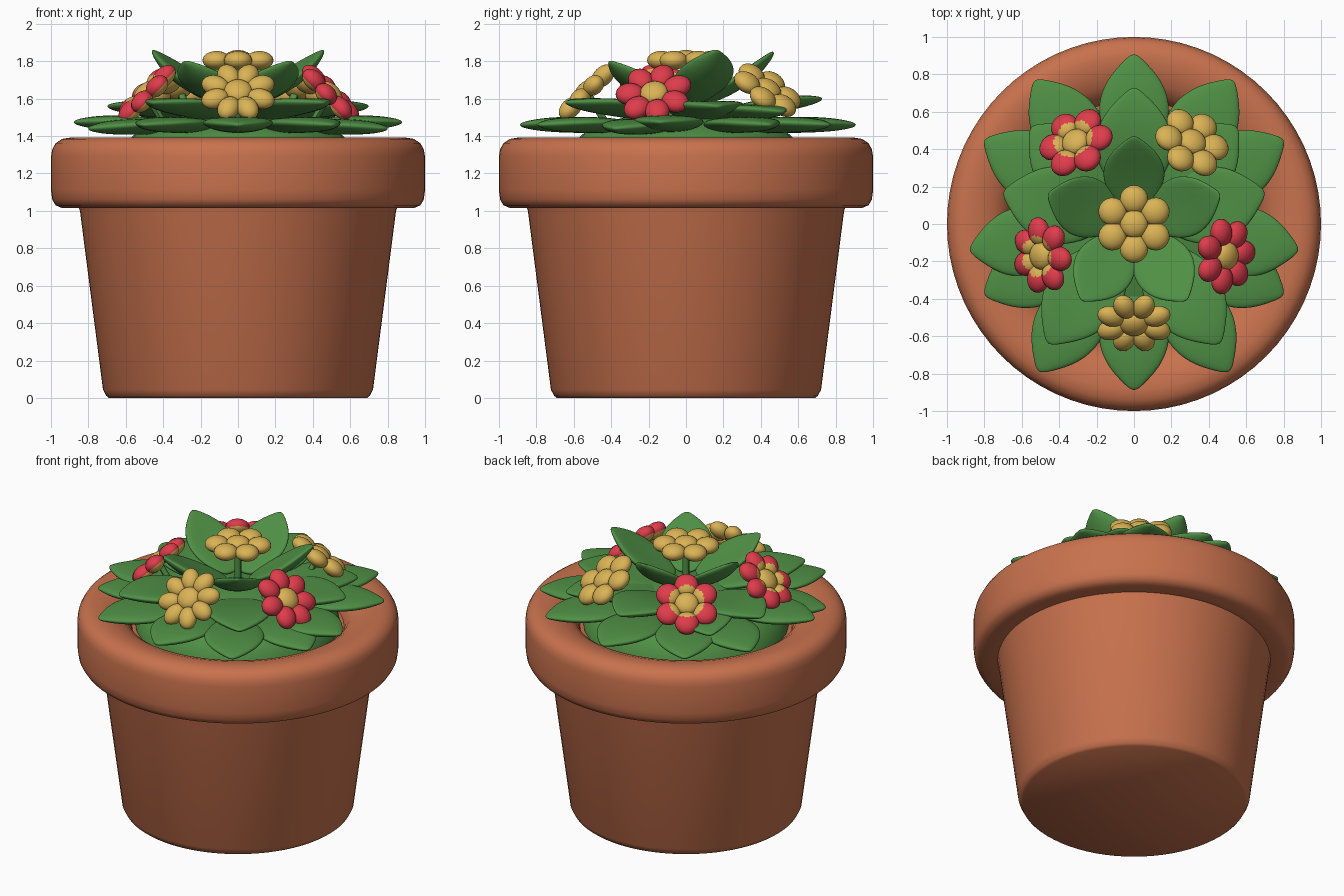
import bpy, bmesh, math
from mathutils import Vector, Matrix

if "Cube" in bpy.data.objects:
    bpy.data.objects.remove(bpy.data.objects["Cube"])


def material(name, rgb):
    m = bpy.data.materials.new(name)
    m.diffuse_color = (*rgb, 1)
    m.use_nodes = True
    m.node_tree.nodes["Principled BSDF"].inputs["Base Color"].default_value = m.diffuse_color
    return m


TERRACOTTA = material("terracotta", (0.58, 0.168, 0.075))
GREEN = material("leaf green", (0.08, 0.28, 0.06))
YELLOW = material("petal yellow", (0.70, 0.45, 0.09))
RED = material("petal red", (0.74, 0.045, 0.07))


def finish(bm, name, mats, angle=None, subdiv=0):
    bmesh.ops.recalc_face_normals(bm, faces=bm.faces)
    me = bpy.data.meshes.new(name)
    bm.to_mesh(me)
    bm.free()
    for m in mats:
        me.materials.append(m)
    ob = bpy.data.objects.new(name, me)
    bpy.context.collection.objects.link(ob)
    if subdiv:
        mod = ob.modifiers.new("smooth", "SUBSURF")
        mod.levels = mod.render_levels = subdiv
    for p in me.polygons:
        p.use_smooth = True
    if angle:
        bpy.context.view_layer.objects.active = ob
        ob.select_set(True)
        bpy.ops.object.shade_smooth_by_angle(angle=math.radians(angle))
        ob.select_set(False)
    return ob


def skin(bm, rings):
    """Join rings of points into a closed tube."""
    vs = [[bm.verts.new(p) for p in r] for r in rings]
    n = len(vs[0])
    for a, b in zip(vs, vs[1:]):
        for i in range(n):
            bm.faces.new((a[i], a[(i + 1) % n], b[(i + 1) % n], b[i]))
    bm.faces.new(vs[0][::-1])
    bm.faces.new(vs[-1])


def lathe(name, profile, mat, n=72):
    bm = bmesh.new()
    skin(bm, [[(r * math.cos(2 * math.pi * i / n), r * math.sin(2 * math.pi * i / n), z)
               for i in range(n)] for r, z in profile])
    return finish(bm, name, [mat], 40)


# pot with thick rounded rim and a shallow inner floor
lathe("pot", [(0.69, 0), (0.705, 0.012), (0.722, 0.045), (0.845, 1.0), (0.85, 1.015),
              (0.94, 1.015), (0.975, 1.03), (0.993, 1.06), (1.0, 1.11), (1.0, 1.29),
              (0.993, 1.33), (0.975, 1.362), (0.94, 1.385), (0.89, 1.393), (0.82, 1.385),
              (0.75, 1.36), (0.70, 1.325), (0.67, 1.28), (0.66, 1.25)], TERRACOTTA)

# low mass of foliage that fills the middle
lathe("foliage_core", [(0.64, 1.26), (0.62, 1.35), (0.54, 1.42), (0.40, 1.48),
                       (0.22, 1.53), (0.06, 1.55)], GREEN, 32)

LEAF = [(0, 0.25), (0.08, 0.5), (0.25, 0.85), (0.45, 1.0), (0.62, 0.95),
        (0.78, 0.72), (0.9, 0.4), (1, 0.08)]


def leaf(name, base, tip, half_w, half_t, cup=0.03, bow=0.03):
    """Puffy pointed leaf from base to tip, slightly cupped and bowed."""
    base, tip = Vector(base), Vector(tip)
    d = tip - base
    side = Vector((-d.y, d.x, 0)).normalized()
    up = d.cross(side).normalized()
    rings = []
    for t, w in LEAF:
        c = base + d * t + up * bow * math.sin(math.pi * t)
        ring = []
        for k in range(12):
            a = 2 * math.pi * k / 12
            x, z = math.cos(a), math.sin(a)
            ring.append(c + side * x * w * half_w
                        + up * (z * half_t * w ** 0.6 + cup * w * (x * x - 0.4)))
        rings.append(ring)
    bm = bmesh.new()
    skin(bm, rings)
    finish(bm, name, [GREEN], subdiv=2)


def mirrored(points):
    for p in points:
        yield p
        if abs(p[0]) > 0.01:
            yield (-p[0], *p[1:])


# outer ring of leaves lying on the rim
outer = [(0, 0.91, 1.46), (0.53, 0.77, 1.46), (0.80, 0.45, 1.46), (0.88, -0.14, 1.475),
         (0.80, -0.38, 1.44), (0.51, -0.79, 1.46), (0, -0.89, 1.46)]
for i, p in enumerate(mirrored(outer)):
    leaf(f"outer_leaf_{i}", (p[0] * 0.35, p[1] * 0.35, 1.45), p, 0.2, 0.045, 0.015, 0.01)

# middle leaves, gently raised
middle = [(0, 0.73, 1.60), (0.70, 0.17, 1.56), (0.46, -0.64, 1.58), (0.55, 0.52, 1.53)]
for i, p in enumerate(mirrored(middle)):
    leaf(f"middle_leaf_{i}", (p[0] * 0.2, p[1] * 0.2, 1.50), p, 0.22, 0.045, 0.03, 0.02)

# top leaves that cup the centre flower
top = [(0, 0.47, 1.85), (0.46, 0.16, 1.86), (0.28, -0.41, 1.80)]
for i, p in enumerate(mirrored(top)):
    leaf(f"top_leaf_{i}", (p[0] * 0.15, p[1] * 0.15, 1.58), p, 0.175, 0.04, 0.03, -0.02)


def flower(name, pos, normal, petals, red=None):
    """Ring of puffy petals around a button; red(x, y, z) picks red petal faces."""
    rot = Vector(normal).to_track_quat('Z', 'Y').to_matrix().to_4x4()
    bm = bmesh.new()
    wide = 0.137 * math.sin(math.pi / petals) * 1.1
    for k in range(petals):
        a = 2 * math.pi * (k + 0.5) / petals
        m = (Matrix.Rotation(a, 4, 'Z') @ Matrix.Translation((0.132, 0, 0))
             @ Matrix.Diagonal((0.076, wide, 0.05, 1)))
        bmesh.ops.create_uvsphere(bm, u_segments=20, v_segments=12, radius=1, matrix=m)
    if red:
        for f in bm.faces:
            c = f.calc_center_median()
            f.material_index = 1 if red(c) else 0
    bmesh.ops.create_uvsphere(bm, u_segments=20, v_segments=12, radius=1,
                              matrix=Matrix.Translation((0, 0, 0.01))
                              @ Matrix.Diagonal((0.075, 0.075, 0.045, 1)))
    bm.transform(Matrix.Translation(pos) @ rot)
    finish(bm, name, [YELLOW, RED])
    # stem down into the foliage
    p, q = Vector(pos), Vector((pos[0] * 0.75, pos[1] * 0.75, 1.42))
    bm = bmesh.new()
    skin(bm, [[c + Vector((math.cos(j * math.pi / 4), math.sin(j * math.pi / 4), 0)) * 0.022
               for j in range(8)] for c in (q, p)])
    finish(bm, name + "_stem", [GREEN], 50)


def red_top(c):
    return c.z > -0.022


def red_outer(c):
    return c.z > -0.015 and c.xy.length > 0.11


flower("centre_flower", (0, 0, 1.805), (0, 0, 1), 6)
flower("front_flower", (0, -0.53, 1.635), (0, -0.70, 0.71), 8)
flower("right_flower", (0.49, -0.17, 1.625), (0.70, -0.10, 0.70), 7, red_top)
flower("left_flower", (-0.49, -0.17, 1.625), (-0.70, -0.10, 0.70), 7, red_outer)
flower("back_right_flower", (0.31, 0.435, 1.645), (0.36, 0.50, 0.78), 6)
flower("back_left_flower", (-0.31, 0.435, 1.645), (-0.36, 0.50, 0.78), 6, red_outer)
